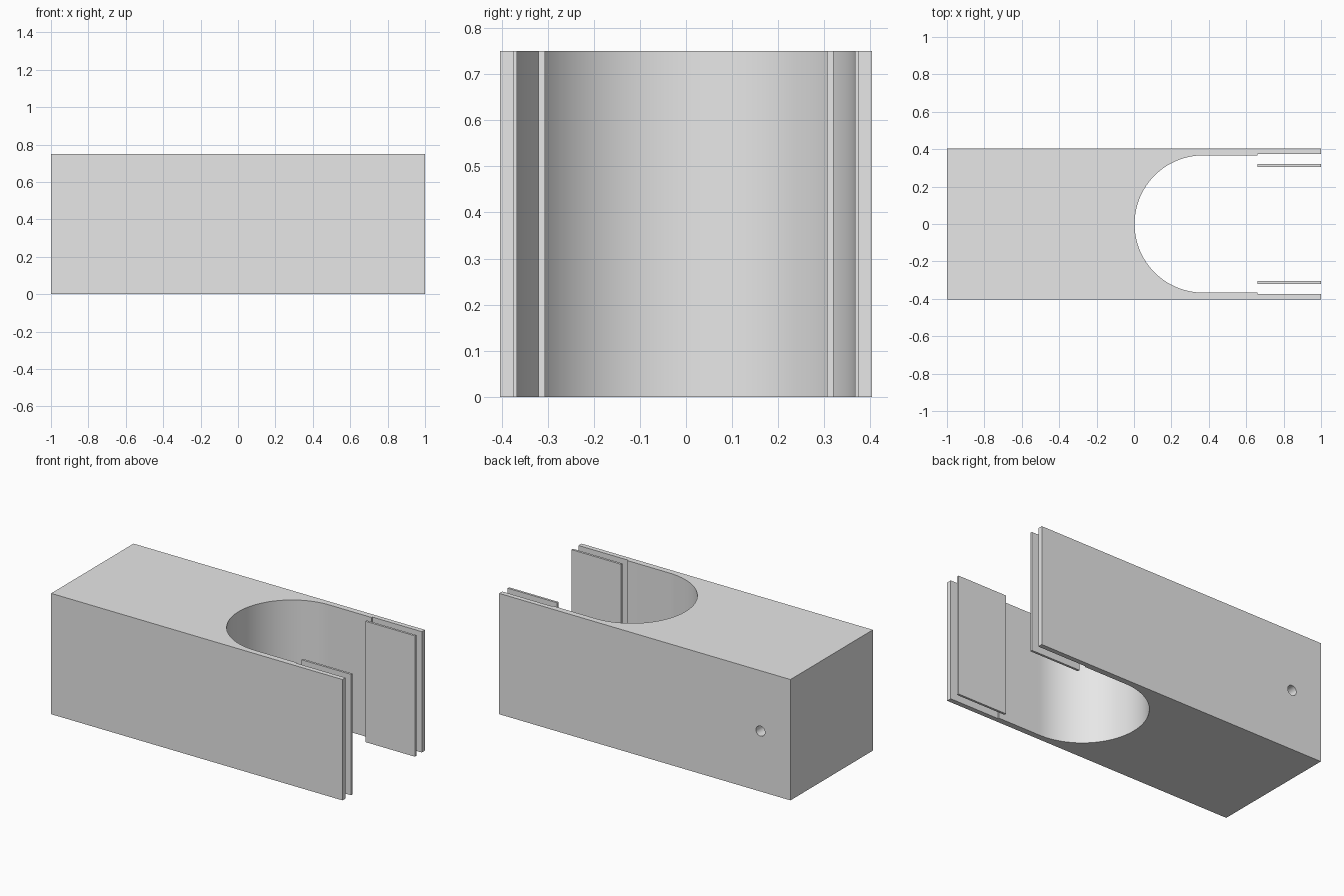
import bpy, bmesh, math

cube = bpy.data.objects.get("Cube")
if cube:
    bpy.data.objects.remove(cube, do_unlink=True)

HEIGHT, HALF_W = 0.75, 0.404
SLOT_R, SLOT_X = 0.367, 0.37          # round end of the slot
STEP_X, STEP_Y = 0.66, 0.374          # shallow recess near the open end

grey = bpy.data.materials.new("light grey")
grey.use_nodes = True
grey.diffuse_color = (0.8, 0.8, 0.8, 1)
grey.node_tree.nodes["Principled BSDF"].inputs["Base Color"].default_value = (0.8, 0.8, 0.8, 1)


def extrude_outline(name, points):
    """Closed outline in plan, raised to the full height."""
    bm = bmesh.new()
    face = bm.faces.new([bm.verts.new((x, y, 0)) for x, y in points])
    top = bmesh.ops.extrude_face_region(bm, geom=[face])["geom"]
    bmesh.ops.translate(bm, vec=(0, 0, HEIGHT),
                        verts=[g for g in top if isinstance(g, bmesh.types.BMVert)])
    bmesh.ops.recalc_face_normals(bm, faces=bm.faces)
    mesh = bpy.data.meshes.new(name)
    bm.to_mesh(mesh)
    bm.free()
    obj = bpy.data.objects.new(name, mesh)
    bpy.context.collection.objects.link(obj)
    mesh.materials.append(grey)
    return obj


# Block with a U-shaped slot open at one end
SEGMENTS = 64
arc = [(SLOT_X + SLOT_R * math.cos(a), SLOT_R * math.sin(a))
       for a in (math.pi / 2 + math.pi * i / SEGMENTS for i in range(SEGMENTS + 1))]
outline = [(-1, -HALF_W), (1, -HALF_W), (1, -STEP_Y), (STEP_X, -STEP_Y), (STEP_X, -SLOT_R)]
outline += arc[::-1]
outline += [(STEP_X, SLOT_R), (STEP_X, STEP_Y), (1, STEP_Y), (1, HALF_W), (-1, HALF_W)]
body = extrude_outline("slotted_block", outline)

# Small blind hole in the back face
bpy.ops.mesh.primitive_cylinder_add(vertices=32, radius=0.031, depth=0.4,
                                    location=(-0.794, HALF_W, HEIGHT / 2),
                                    rotation=(math.pi / 2, 0, 0))
cutter = bpy.context.object
cutter.name = "hole_cutter"
cutter.hide_render = True
cutter.data.materials.append(grey)
cut = body.modifiers.new("hole", "BOOLEAN")
cut.operation, cut.solver, cut.object = "DIFFERENCE", "EXACT", cutter

bpy.ops.object.select_all(action="DESELECT")
body.select_set(True)
bpy.context.view_layer.objects.active = body
bpy.ops.object.modifier_apply(modifier=cut.name)
bpy.data.objects.remove(cutter, do_unlink=True)
bpy.ops.object.shade_smooth_by_angle(angle=math.radians(30))

# Thin plates standing just inside each wall
for name, side in (("back_plate", 1), ("front_plate", -1)):
    extrude_outline(name, [(STEP_X, side * 0.306), (1, side * 0.306),
                           (1, side * 0.32), (STEP_X, side * 0.32)])
